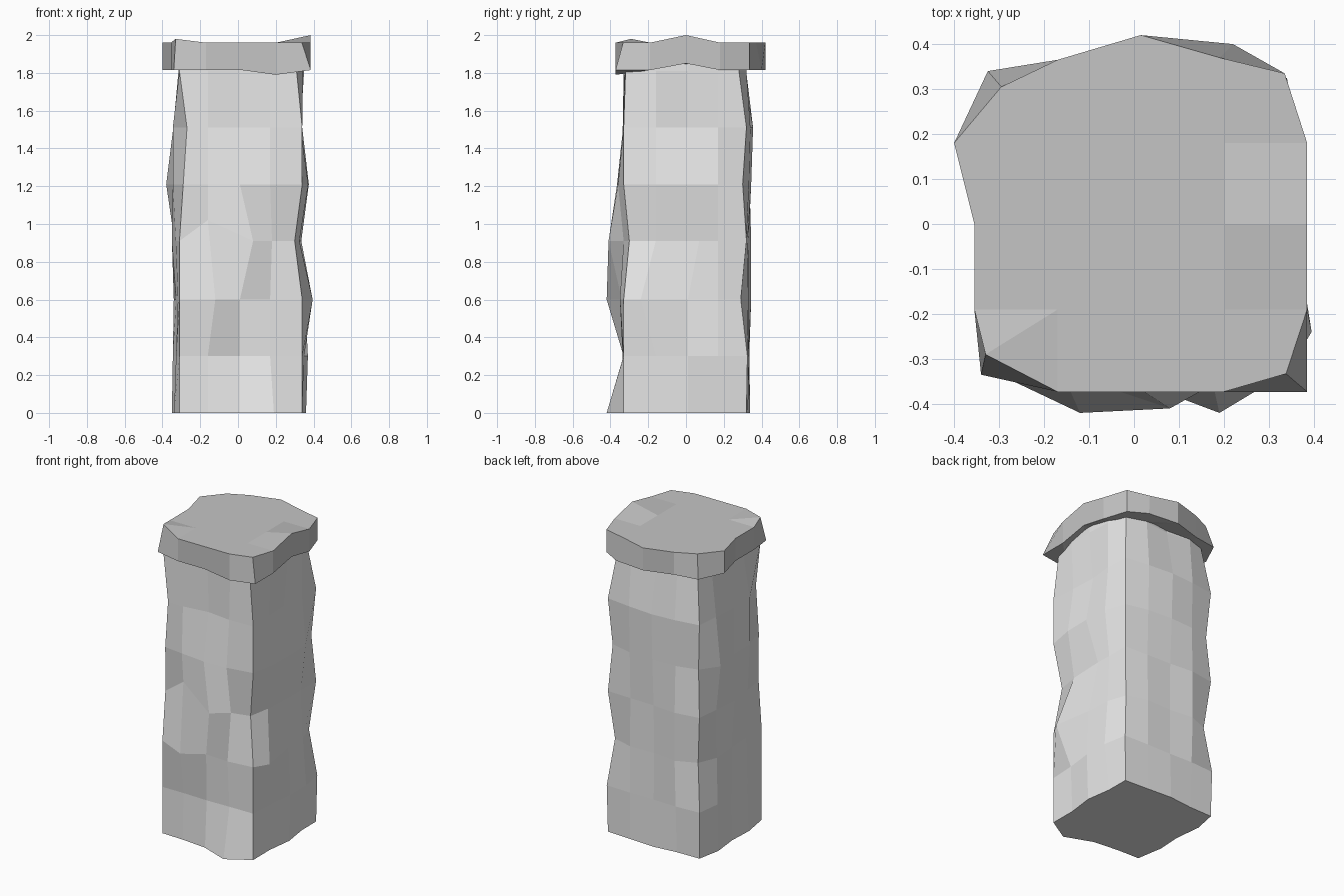
import bpy, bmesh, random

if "Cube" in bpy.data.objects:
    bpy.data.objects.remove(bpy.data.objects["Cube"])
random.seed(4)

def material(name, v):
    m = bpy.data.materials.new(name)
    m.diffuse_color = (v, v, v, 1)
    m.use_nodes = True
    m.node_tree.nodes["Principled BSDF"].inputs["Base Color"].default_value = m.diffuse_color
    return m

def loft(name, rings, mat):
    """Flat-faced solid through equal-length rings of 3D points."""
    bm = bmesh.new()
    vs = [[bm.verts.new(p) for p in r] for r in rings]
    n = len(vs[0])
    for a, b in zip(vs, vs[1:]):
        for i in range(n):
            j = (i + 1) % n
            bm.faces.new((a[i], a[j], b[j], b[i]))
    bm.faces.new(vs[0][::-1])
    bm.faces.new(vs[-1])
    bmesh.ops.recalc_face_normals(bm, faces=bm.faces)
    ends = [f for f in bm.faces if len(f.verts) > 4]
    bmesh.ops.triangulate(bm, faces=ends)
    me = bpy.data.meshes.new(name)
    bm.to_mesh(me)
    bm.free()
    me.materials.append(mat)
    ob = bpy.data.objects.new(name, me)
    bpy.context.collection.objects.link(ob)
    return ob

stone = material("light stone", 0.8)
cap_stone = material("grey cap stone", 0.56)

# Shaft: per level, corner coordinates (front left x, front right x, front y, back y)
levels = [0, 0.30, 0.60, 0.91, 1.21, 1.51, 1.81]
corners = [(-.31, .34, -.33, .32), (-.31, .34, -.33, .325), (-.31, .34, -.33, .29),
           (-.31, .30, -.30, .32), (-.29, .34, -.33, .30), (-.27, .34, -.33, .32),
           (-.31, .31, -.32, .28)]
# Furthest reach of the three middle points on each side: front, right, back, left
reach = [(-.37, .36, .34, -.35), (-.335, .37, .335, -.345), (-.35, .355, .345, -.34),
         (-.345, .335, .345, -.35), (-.365, .375, .345, -.345), (-.335, .34, .355, -.345),
         (-.33, .35, .32, -.315)]
# Individual chipped points: (level, side, index) -> position
chips = {(0, 0, 2): (.19, -.42), (0, 0, 0): (-.16, -.335), (2, 0, 0): (-.12, -.42),
         (2, 0, 1): (.01, -.34), (3, 0, 0): (-.16, -.33), (3, 0, 1): (.08, -.41),
         (3, 0, 2): (.18, -.33), (2, 1, 0): (.395, -.24), (3, 1, 1): (.335, .07),
         (4, 1, 0): (.372, -.16), (4, 1, 1): (.375, .01), (4, 3, 0): (-.38, .19)}

rings = []
for k, z in enumerate(levels):
    l, r, f, b = corners[k]
    pts = []
    # the back corners slide along the diagonal, so x follows y
    cs = [(l, f), (r, f), (b + .015, b), (-b, b)]
    for s in range(4):
        pts.append((*cs[s], z))
        steps = (-.16, .01, .17) if s < 2 else (.17, 0, -.16)
        big = random.randrange(3)
        for i, t in enumerate(steps):
            d = reach[k][s]
            if i != big:
                d *= random.uniform(.93, 1)
            p = (t, d) if s % 2 == 0 else (d, t)
            p = chips.get((k, s, i), p)
            pts.append((*p, 1.02 if (k, s, i) == (3, 0, 0) else z))
    rings.append(pts)
# carry the shaft up into the slab so no gap shows under its chipped edge
rings.append([(x, y, 1.87) for x, y, z in rings[-1]])
loft("stone_shaft", rings, stone)

# Cap slab: bottom outline, with a few points chipped at top or bottom
outline = [(-.355, -.19), (-.34, -.335), (-.17, -.373), (.02, -.373), (.20, -.373),
           (.385, -.373), (.385, -.19), (.385, 0), (.385, .18), (.335, .335),
           (.22, .40), (.015, .42), (-.17, .365), (-.325, .34), (-.40, .18), (-.355, 0)]
bottom = [(x, y, 1.815) for x, y in outline]
top = [(x, y, 1.96) for x, y in outline]
bottom[4] = (.20, -.373, 1.79)
bottom[7] = (.385, 0, 1.85)
top[1] = (-.33, -.29, 1.98)
top[5] = (.338, -.333, 1.96)
top[7] = (.385, 0, 2.0)
top[10] = (.19, .37, 1.96)
top[13] = (-.295, .305, 1.96)
# Inner top ring keeps the middle of the slab flat
inner = [(max(-.17, min(.20, x)), max(-.19, min(.18, y)), 1.96) for x, y in outline]
inner = [(x * .99 + o[0] * .01, y * .99 + o[1] * .01, z) for (x, y, z), o in zip(inner, outline)]
loft("cap_slab", [bottom, top, inner], cap_stone)
